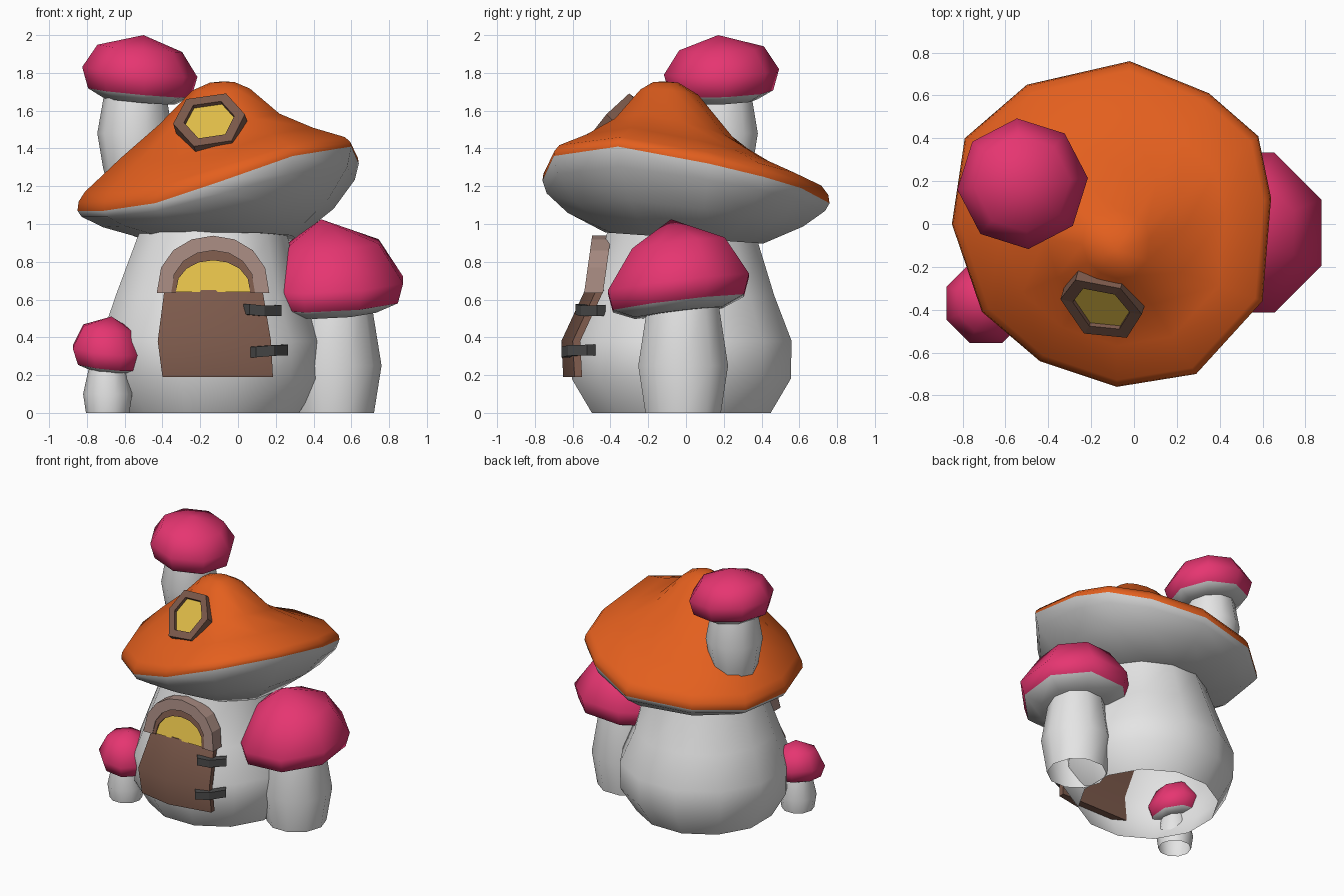
import bpy, bmesh
from math import sin, cos, radians, pi
from mathutils import Vector

cube = bpy.data.objects.get("Cube")
if cube:
    bpy.data.objects.remove(cube, do_unlink=True)


def material(name, rgb):
    m = bpy.data.materials.new(name)
    m.use_nodes = True
    m.diffuse_color = (*rgb, 1)
    for node in m.node_tree.nodes:
        if node.type == "BSDF_PRINCIPLED":
            node.inputs["Base Color"].default_value = (*rgb, 1)
            node.inputs["Roughness"].default_value = 0.8
    return m


WHITE = material("off white", (0.78, 0.78, 0.78))
GREY = material("underside grey", (0.6, 0.6, 0.6))
ORANGE = material("orange", (0.77, 0.115, 0.013))
PINK = material("pink", (0.79, 0.036, 0.165))
BROWN = material("wood brown", (0.2, 0.1, 0.07))
TAN = material("light wood", (0.37, 0.245, 0.21))
YELLOW = material("glowing yellow", (0.75, 0.51, 0.065))
IRON = material("iron grey", (0.07, 0.07, 0.07))


def loft(name, rings, mats, band_mats=None, ends=False, smooth=50):
    """Skin a list of rings; a ring of one point is a pole."""
    bm = bmesh.new()
    loops = [[bm.verts.new(p) for p in ring] for ring in rings]
    for k, (a, b) in enumerate(zip(loops, loops[1:])):
        n = max(len(a), len(b))
        for i in range(n):
            j = (i + 1) % n
            if len(b) == 1:
                f = bm.faces.new((a[i], a[j], b[0]))
            elif len(a) == 1:
                f = bm.faces.new((a[0], b[j], b[i]))
            else:
                f = bm.faces.new((a[i], a[j], b[j], b[i]))
            f.material_index = band_mats[k] if band_mats else 0
    if ends:
        bm.faces.new(loops[0])
        bm.faces.new(loops[-1])
    bmesh.ops.remove_doubles(bm, verts=bm.verts, dist=0.0005)
    bmesh.ops.recalc_face_normals(bm, faces=bm.faces)
    mesh = bpy.data.meshes.new(name)
    bm.to_mesh(mesh)
    bm.free()
    for m in mats:
        mesh.materials.append(m)
    if smooth:
        mesh.shade_smooth()
        mesh.set_sharp_from_angle(angle=radians(smooth))
    obj = bpy.data.objects.new(name, mesh)
    bpy.context.collection.objects.link(obj)


def plate(name, points, mat):
    mesh = bpy.data.meshes.new(name)
    mesh.from_pydata([tuple(p) for p in points], [], [list(range(len(points)))])
    mesh.materials.append(mat)
    bpy.context.collection.objects.link(bpy.data.objects.new(name, mesh))


def ring(cx, cy, r, z, n, turn=0.0, tilt=(0, 0)):
    out = []
    for i in range(n):
        a = radians(turn) + 2 * pi * i / n
        dx, dy = r * cos(a), r * sin(a)
        out.append((cx + dx, cy + dy, z + tilt[0] * dx + tilt[1] * dy))
    return out


def small_mushroom(name, foot, stem, center, cap, apex, turn, tilt):
    """Stem and cap are (radius, height) profiles, the first two cap bands are the underside."""
    loft(name + "_stem", [ring(*foot, r, z, 10) for r, z in stem], [WHITE])
    rings = [[(*center, cap[0][1])]]
    rings += [ring(*center, r, z, 8, turn, tilt) for r, z in cap] + [[apex]]
    loft(name + "_cap", rings, [PINK, GREY], [1, 1, 0, 0, 0], smooth=66)


# House body, open underneath
body = [(0.49, 0, -0.15), (0.6, 0.18, -0.145), (0.605, 0.38, -0.145),
        (0.51, 0.62, -0.155), (0.415, 0.92, -0.135), (0.38, 1.06, -0.11)]
loft("house_body", [ring(x, -0.025, r, z, 12, 15) for r, z, x in body], [WHITE])

# Crooked main cap: underside rings, rim, lip, then top rings to the peak
rim = [Vector(p) for p in [
    (-0.02, 0.76, 1.11), (0.35, 0.61, 1.19), (0.58, 0.41, 1.25), (0.64, 0.12, 1.32),
    (0.6, -0.36, 1.41), (0.29, -0.7, 1.36), (-0.08, -0.76, 1.23), (-0.44, -0.64, 1.11),
    (-0.71, -0.41, 1.07), (-0.85, 0, 1.07), (-0.79, 0.4, 1.07), (-0.5, 0.65, 1.09)]]
low = Vector((-0.1, -0.02, 0.925))
peak = Vector((-0.08, -0.12, 1.755))


def toward(center, t, h, bulge=0.0, lean=0.0):
    out = []
    for p in rim:
        q = center.lerp(p, t)
        left = max(0, (center.x - p.x) / 0.77)
        q.z = p.z + (center.z - p.z) * (h + bulge * left) - lean * q.y
        out.append(q)
    return out


cap = [[low + Vector((0, 0, 0.03))], toward(low, 0.55, 1, lean=0.07),
       toward(low, 0.82, 0.6, lean=0.02), toward(low, 0.97, 0.22), toward(low, 1, 0),
       toward(peak, 0.992, 0.07), toward(peak, 0.95, 0.145), toward(peak, 0.7, 0.29, 0.12),
       toward(peak, 0.44, 0.505, 0.16), toward(peak, 0.21, 0.89, 0.04),
       toward(peak, 0.09, 0.99), [peak]]
loft("main_cap", cap, [ORANGE, GREY], [1] * 4 + [0] * 7)

# Three pink mushrooms
small_mushroom("chimney_mushroom", (-0.545, 0.19),
               [(0.14, 1.18), (0.17, 1.3), (0.2, 1.48), (0.165, 1.68)], (-0.52, 0.188),
               [(0.19, 1.65), (0.275, 1.695), (0.306, 1.805), (0.225, 1.93)],
               (-0.5, 0.17, 2.0), 5, (-0.09, 0.04))
small_mushroom("side_mushroom", (0.51, -0.015),
               [(0.21, 0), (0.25, 0.25), (0.2, 0.56)], (0.5, -0.04),
               [(0.25, 0.53), (0.375, 0.58), (0.405, 0.685), (0.265, 0.895)],
               (0.44, -0.08, 1.025), 22.5, (0.05, 0.12))
small_mushroom("little_mushroom", (-0.69, -0.38),
               [(0.115, 0), (0.13, 0.1), (0.095, 0.26)], (-0.69, -0.37),
               [(0.11, 0.225), (0.17, 0.245), (0.2, 0.33), (0.14, 0.45)],
               (-0.67, -0.38, 0.51), 22.5, (-0.1, 0.1))

# Door: bulging plank panel with a flat back, skinned from its left edge to its right edge
panel = [(0.65, -0.535, -0.39, 0.13), (0.38, -0.66, -0.425, 0.175), (0.19, -0.65, -0.4, 0.185)]
sections = []
for u, bend in [(0, 0.05), (0.45, 0), (1, 0.06)]:
    front = [(x0 + u * (x1 - x0), y + bend, z) for z, y, x0, x1 in panel]
    sections.append(front + [(x, y - bend + 0.1, z) for x, y, z in reversed(front)])
loft("door", sections, [BROWN], ends=True, smooth=40)

# Hinges
for name, path in [
        ("upper_hinge", [(0.05, -0.57, 0.548), (0.13, -0.54, 0.54), (0.22, -0.455, 0.542)]),
        ("lower_hinge", [(0.085, -0.645, 0.322), (0.18, -0.61, 0.33), (0.255, -0.51, 0.333)])]:
    bars = [[(x + s * 0.01, y - s * 0.015, z + h) for s, h in
             [(1, 0.028), (1, -0.028), (-2, -0.028), (-2, 0.028)]] for x, y, z in path]
    loft(name, bars, [IRON], ends=True, smooth=0)


# Arched window above the door
def arch(w, top, bottom, n=8):
    return [(-0.132 - w * cos(pi * i / n), bottom + (top - bottom) * sin(pi * i / n) ** 0.85)
            for i in range(n + 1)]


def arch_frame(name, outer, inner, y, slope, depth, mat):
    stations = []
    for (xo, zo), (xi, zi) in zip(outer, inner):
        yo, yi = y + slope * (zo - 0.63), y + slope * (zi - 0.63)
        stations.append([(xo, yo, zo), (xi, yi, zi), (xi, yi + depth, zi), (xo, yo + depth, zo)])
    loft(name, stations, [mat], ends=True, smooth=0)


arch_frame("door_arch", arch(0.298, 0.938, 0.635), arch(0.222, 0.86, 0.635),
           -0.54, 0.14, 0.1, TAN)
arch_frame("arch_window_frame", arch(0.224, 0.862, 0.635), arch(0.198, 0.808, 0.635),
           -0.537, 0.2, 0.08, BROWN)
plate("arch_window_pane",
      [(x, -0.53 + 0.34 * (z - 0.64), z) for x, z in arch(0.206, 0.818, 0.64)], YELLOW)

# Hexagonal window on the main cap
hexagon = [Vector(p) for p in [
    (-0.34, -0.34, 1.52), (-0.27, -0.25, 1.65), (-0.06, -0.29, 1.68),
    (0.04, -0.41, 1.57), (-0.03, -0.52, 1.43), (-0.23, -0.5, 1.4)]]
middle = sum(hexagon, Vector()) / 6
normal = Vector((-0.22, -0.69, 0.69)).normalized()
lift = normal * 0.016
stations = []
for p in hexagon + hexagon[:1]:
    q = middle.lerp(p, 0.7)
    stations.append([p + lift, q + lift, q - normal * 0.06, p - normal * 0.08])
loft("cap_window_frame", stations, [BROWN], smooth=0)
plate("cap_window_pane", [middle.lerp(p, 0.74) - normal * 0.006 for p in reversed(hexagon)], YELLOW)
